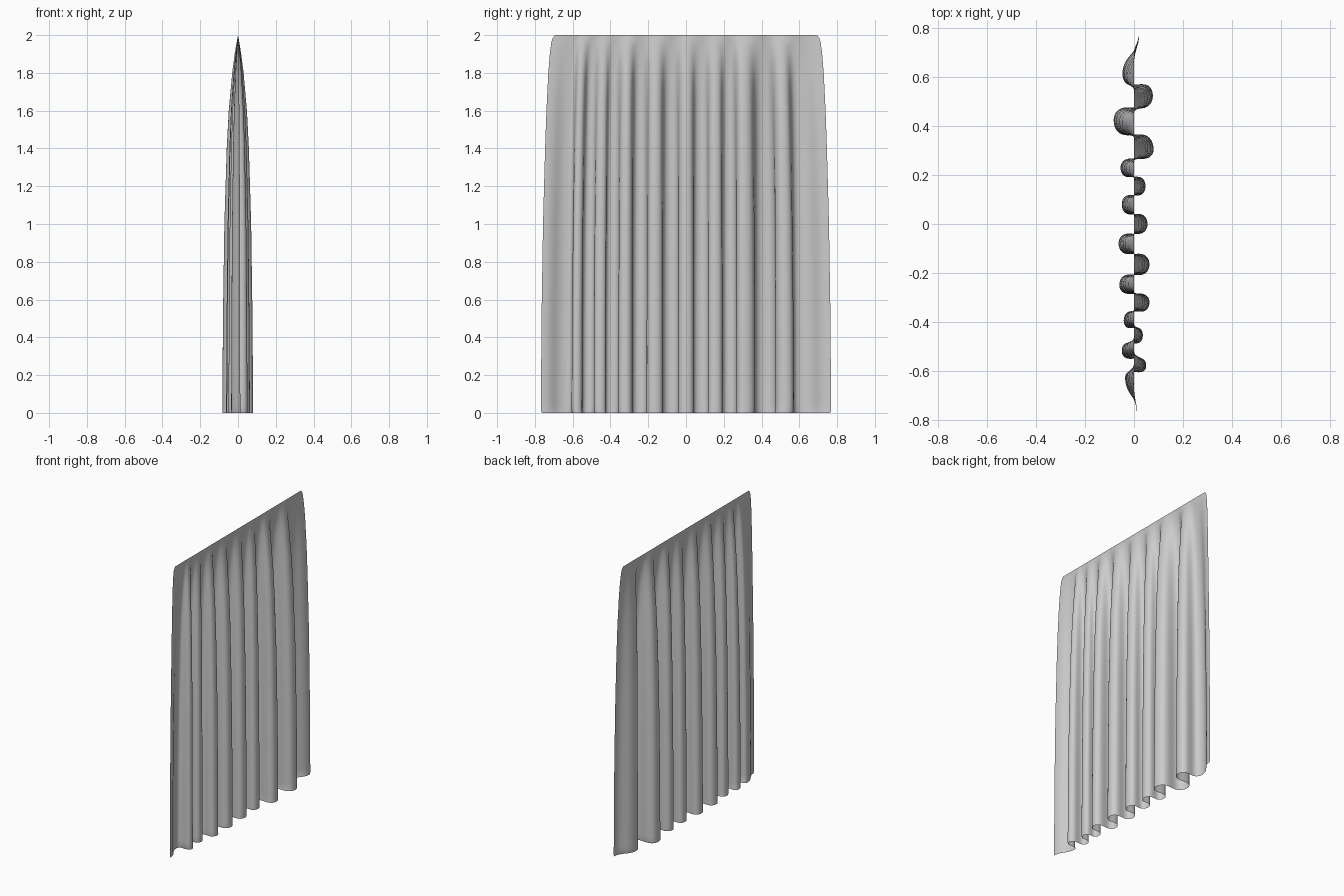
import bpy, bmesh
from math import cos, sin, pi

if "Cube" in bpy.data.objects:
    bpy.data.objects.remove(bpy.data.objects["Cube"])

# Hem path: fold crests as (y, x), alternating from one side to the other
CRESTS = [(-.768, .012), (-.63, -.036), (-.58, .05), (-.52, -.05), (-.455, .036),
          (-.395, -.042), (-.32, .063), (-.25, -.06), (-.165, .063), (-.08, -.063),
          (0, .055), (.08, -.05), (.155, .047), (.23, -.055), (.305, .08),
          (.425, -.083), (.525, .077), (.615, -.047), (.768, .02)]
# Height profile: (z, fold depth, half width)
PROFILE = [(0, 1, .762), (.012, 1, .768), (.5, .96, .765), (1, .87, .757),
           (1.4, .72, .746), (1.6, .59, .739), (1.8, .37, .729), (1.9, .21, .721),
           (1.96, .09, .713), (1.985, .035, .706), (2, 0, .692)]
STEPS = 20


def profile_at(z):
    for a, b in zip(PROFILE, PROFILE[1:]):
        if z <= b[0]:
            t = (z - a[0]) / (b[0] - a[0])
            return [p + (q - p) * t for p, q in zip(a, b)][1:]
    return PROFILE[-1][1:]


def row_points(z):
    depth, half = profile_at(z)
    pts = []
    last = len(CRESTS) - 2
    for i, (a, b) in enumerate(zip(CRESTS, CRESTS[1:])):
        # inner folds bulge so that neighbouring loops overlap
        k = 0.03 if i in (0, last) else 0.19 * depth ** 1.3
        for s in range(STEPS + (i == last)):
            u = s / STEPS
            g = u + k * sin(2 * pi * u)
            y = a[0] + (b[0] - a[0]) * g
            x = a[1] + (b[1] - a[1]) * (1 - cos(pi * u)) / 2
            # the outer edges spread more than the middle
            e = abs(y) / .768
            y *= 1 + (half / .768 - 1) * e
            pts.append((x * depth, y, z))
    return pts


# Curtain sheet
heights = sorted({p[0] for p in PROFILE} | {i / 20 for i in range(41)})
bm = bmesh.new()
rows = [[bm.verts.new(p) for p in row_points(z)] for z in heights]
for lo, hi in zip(rows, rows[1:]):
    for j in range(len(lo) - 1):
        bm.faces.new((lo[j], lo[j + 1], hi[j + 1], hi[j]))
mesh = bpy.data.meshes.new("curtain")
bm.to_mesh(mesh)
bm.free()
curtain = bpy.data.objects.new("curtain", mesh)
bpy.context.collection.objects.link(curtain)
for f in mesh.polygons:
    f.use_smooth = True
